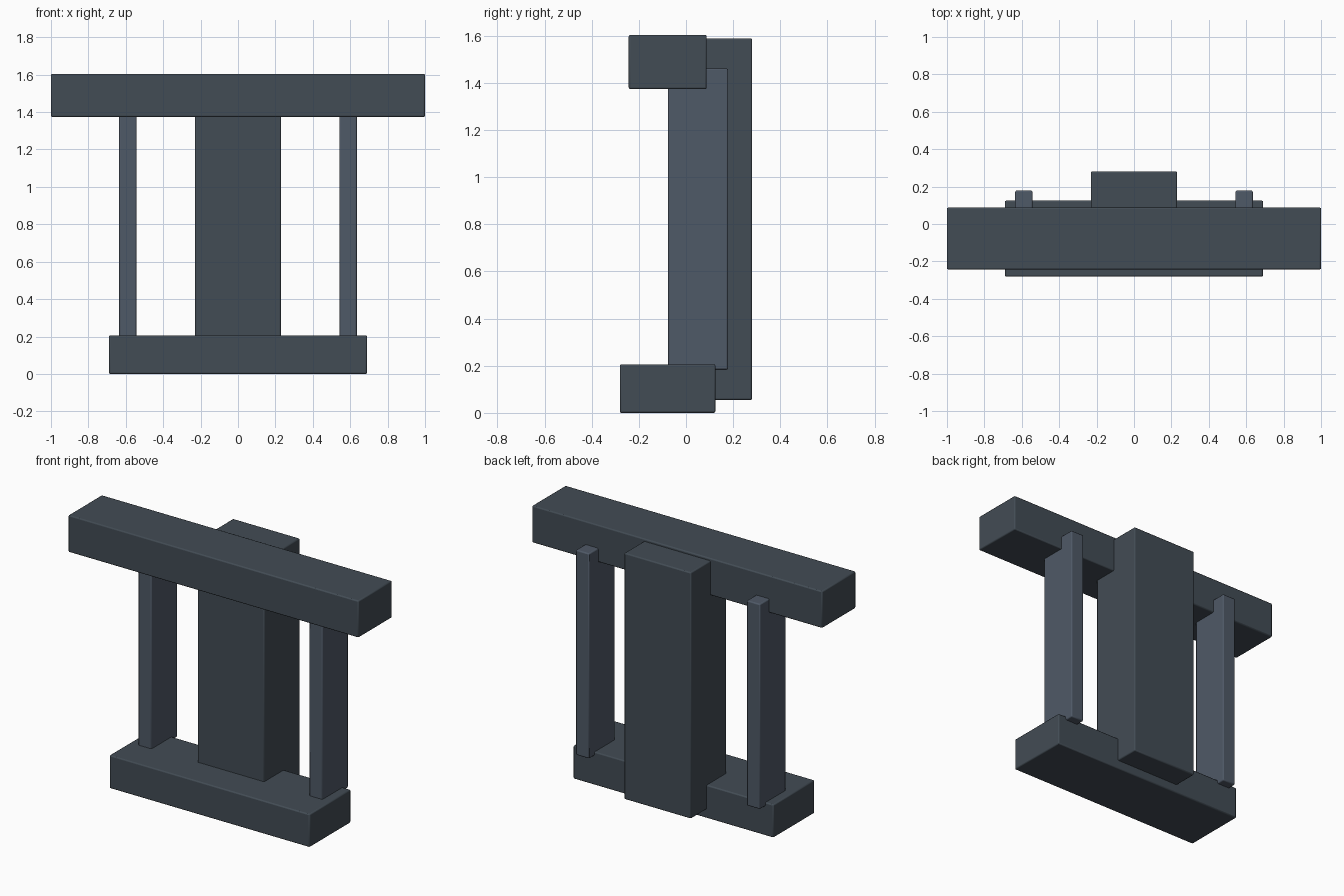
import bpy

if "Cube" in bpy.data.objects:
    bpy.data.objects.remove(bpy.data.objects["Cube"])


def material(name, color):
    m = bpy.data.materials.new(name)
    m.diffuse_color = color
    m.use_nodes = True
    m.node_tree.nodes["Principled BSDF"].inputs["Base Color"].default_value = m.diffuse_color
    return m


dark = material("dark_slate", (0.055, 0.072, 0.09, 1))
light = material("light_slate", (0.078, 0.1, 0.135, 1))


def block(name, x, y, z, mat):
    """Bevelled box given by its (min, max) range on each axis."""
    ranges = (x, y, z)
    bpy.ops.mesh.primitive_cube_add(size=1, location=[(a + b) / 2 for a, b in ranges])
    ob = bpy.context.object
    ob.name = name
    ob.scale = [b - a for a, b in ranges]
    bpy.ops.object.transform_apply(location=False, rotation=False, scale=True)
    bevel = ob.modifiers.new("soft_edges", 'BEVEL')
    bevel.width = 0.007
    bevel.segments = 2
    ob.data.materials.append(mat)
    bpy.ops.object.shade_smooth_by_angle()
    return ob


# Horizontal slabs
block("base_slab", (-0.69, 0.69), (-0.281, 0.125), (0, 0.206), dark)
block("top_beam", (-1, 1), (-0.243, 0.088), (1.374, 1.604), dark)

# Wide middle column, standing proud at the back
block("centre_column", (-0.23, 0.23), (-0.071, 0.281), (0.055, 1.589), dark)

# Slim posts, one each side
for side, label in ((-1, "left_post"), (1, "right_post")):
    block(label, sorted((side * 0.543, side * 0.635)), (-0.076, 0.179), (0.183, 1.461), light)
